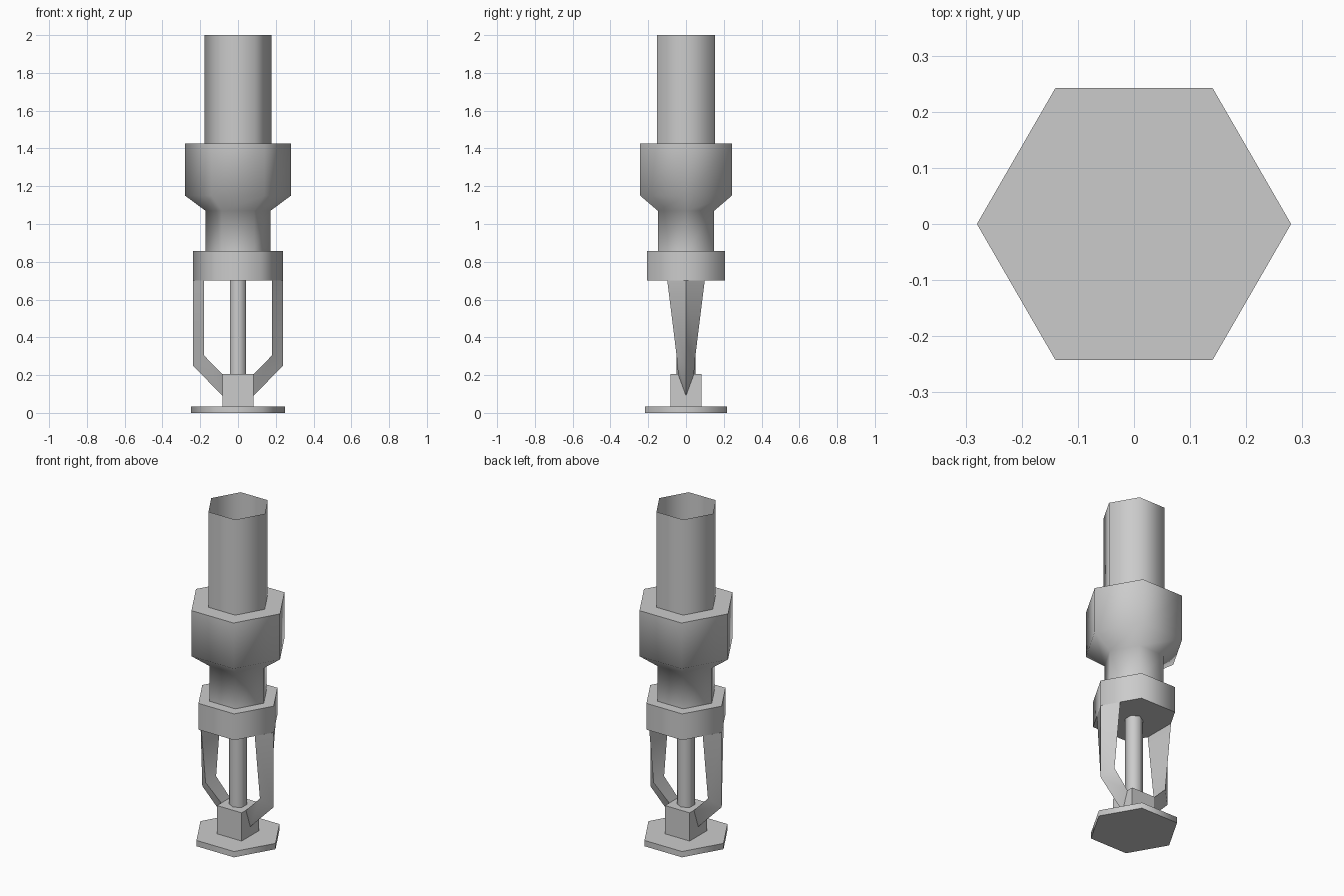
import bpy
import bmesh
from math import cos, sin, pi, radians

old = bpy.data.objects.get("Cube")
if old:
    bpy.data.objects.remove(old, do_unlink=True)

GREY = (0.6, 0.6, 0.6)
metal = bpy.data.materials.new("grey metal")
metal.use_nodes = True
metal.diffuse_color = (*GREY, 1)
metal.node_tree.nodes["Principled BSDF"].inputs["Base Color"].default_value = (*GREY, 1)


def loft(name, rings, cap_start=True, cap_end=True):
    """Skin a list of equal-length point rings into one object."""
    bm = bmesh.new()
    loops = [[bm.verts.new(p) for p in ring] for ring in rings]
    n = len(loops[0])
    for a, b in zip(loops, loops[1:]):
        for i in range(n):
            j = (i + 1) % n
            bm.faces.new((a[i], a[j], b[j], b[i]))
    if cap_start:
        bm.faces.new(loops[0][::-1])
    if cap_end:
        bm.faces.new(loops[-1])
    if cap_start and cap_end:
        bmesh.ops.recalc_face_normals(bm, faces=bm.faces[:])
    mesh = bpy.data.meshes.new(name)
    bm.to_mesh(mesh)
    bm.free()
    obj = bpy.data.objects.new(name, mesh)
    bpy.context.collection.objects.link(obj)
    mesh.materials.append(metal)
    # Soft hexagon corners, crisp rims
    bpy.ops.object.select_all(action='DESELECT')
    obj.select_set(True)
    bpy.context.view_layer.objects.active = obj
    bpy.ops.object.shade_smooth_by_angle(angle=radians(65))
    return obj


def turned(name, profile, sides=6, turn=0.0, **caps):
    """Stack regular polygons from (radius, height) pairs."""
    rings = [[(r * cos(turn + 2 * pi * i / sides),
               r * sin(turn + 2 * pi * i / sides), z)
              for i in range(sides)] for r, z in profile]
    return loft(name, rings, **caps)


# Base plate, square hub and centre rod
turned("base_plate", [(0.25, 0), (0.25, 0.035)])
turned("hub", [(0.116, 0.035), (0.116, 0.205)], sides=4, turn=pi / 4)
turned("centre_rod", [(0.049, 0.2), (0.049, 0.705)], turn=pi / 6)

# Collar, flared body and open pipe
turned("collar", [(0.238, 0.7), (0.238, 0.858)])
turned("body", [(0.172, 0.858), (0.172, 1.07), (0.28, 1.15), (0.28, 1.425)])
turned("pipe", [(0.178, 1.425), (0.178, 2.0)], cap_start=False, cap_end=False)

# Bent arms of triangular section: (ridge x, ridge z, inner x, inner z, half width)
ARM = [(0.238, 0.7, 0.181, 0.7, 0.099),
       (0.238, 0.25, 0.181, 0.305, 0.05),
       (0.082, 0.09, 0.082, 0.205, 0.042)]
for side, label in ((1, "left_arm"), (-1, "right_arm")):
    loft(label, [[(side * rx, 0, rz), (side * ix, w, iz), (side * ix, -w, iz)]
                 for rx, rz, ix, iz, w in ARM])
